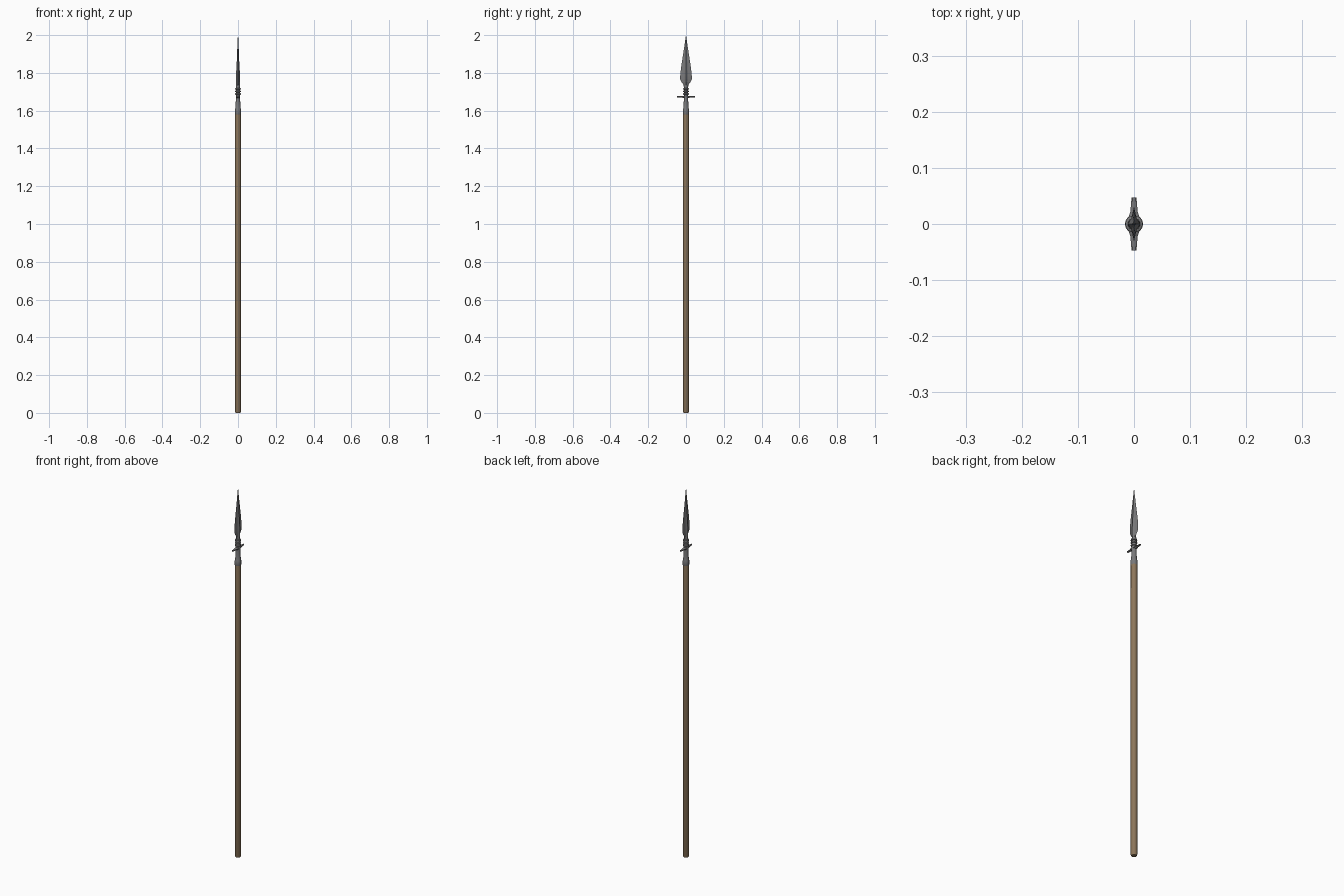
import bpy, bmesh, math

if "Cube" in bpy.data.objects:
    bpy.data.objects.remove(bpy.data.objects["Cube"])


def material(name, rgb):
    m = bpy.data.materials.new(name)
    m.diffuse_color = (*rgb, 1)
    m.use_nodes = True
    m.node_tree.nodes["Principled BSDF"].inputs["Base Color"].default_value = m.diffuse_color
    return m


WOOD = material("brown wood", (0.27, 0.185, 0.105))
STEEL = material("grey steel", (0.19, 0.19, 0.195))


def loft(name, sections, mat, smooth=True):
    """Skin a list of equal-length point loops and cap both ends."""
    bm = bmesh.new()
    rings = [[bm.verts.new(p) for p in s] for s in sections]
    n = len(rings[0])
    for a, b in zip(rings, rings[1:]):
        for i in range(n):
            j = (i + 1) % n
            bm.faces.new((a[i], a[j], b[j], b[i]))
    bm.faces.new(rings[0][::-1])
    bm.faces.new(rings[-1])
    bmesh.ops.recalc_face_normals(bm, faces=bm.faces)
    me = bpy.data.meshes.new(name)
    bm.to_mesh(me)
    bm.free()
    me.materials.append(mat)
    ob = bpy.data.objects.new(name, me)
    bpy.context.collection.objects.link(ob)
    if smooth:
        bpy.context.view_layer.objects.active = ob
        ob.select_set(True)
        bpy.ops.object.shade_smooth_by_angle(angle=math.radians(35))
        ob.select_set(False)
    return ob


def circle(r, z, n=16):
    return [(r * math.cos(2 * math.pi * i / n), r * math.sin(2 * math.pi * i / n), z)
            for i in range(n)]


def lathe(name, profile, mat):
    return loft(name, [circle(r, z) for r, z in profile], mat)


# wooden shaft with a chamfered butt
lathe("shaft", [(0.0125, 0), (0.0155, 0.006), (0.0155, 1.59)], WOOD)

# socket: flared collar, waist, and moulded rings under the blade
lathe("socket", [(0.0145, 1.578), (0.0162, 1.582), (0.0162, 1.606), (0.0145, 1.612),
                 (0.0125, 1.635), (0.0115, 1.66), (0.0115, 1.70), (0.0105, 1.735)], STEEL)
for k, z in enumerate((1.688, 1.702, 1.716)):
    lathe(f"neck_ring_{k + 1}", [(0.0110, z - 0.005), (0.0155, z - 0.002),
                                 (0.0155, z + 0.002), (0.0110, z + 0.005)], STEEL)

# crossguard: tapered bar with upturned waist and slightly flared ends
guard = [(-0.047, 0.0045, 0.0035), (-0.040, 0.0050, 0.0035), (-0.022, 0.0065, 0.0040),
         (-0.010, 0.0105, 0.0060)]
guard += [(-y, w, h) for y, w, h in guard[::-1]]
loft("crossguard", [[(c * w, y, 1.673 + s * h) for c, s in
                     ((1, .5), (.5, 1), (-.5, 1), (-1, .5), (-1, -.5), (-.5, -1), (.5, -1), (1, -.5))]
                    for y, w, h in guard], STEEL, False)


# leaf blade: thin edges with a raised central rib
def blade_section(z, w, t):
    rib = min(t, w * 0.35)
    web = t * 0.4
    quarter = [(t, 0), (web, rib)]
    pts = [(t, 0), (web, rib), (0, w), (-web, rib), (-t, 0), (-web, -rib), (0, -w), (web, -rib)]
    return [(x, y, z) for x, y in pts]


blade = [(1.722, 0.011, 0.0110), (1.737, 0.013, 0.0115), (1.752, 0.024, 0.0115),
         (1.765, 0.0305, 0.0115), (1.78, 0.031, 0.0112), (1.80, 0.0295, 0.0100),
         (1.84, 0.0245, 0.0075), (1.89, 0.0165, 0.0052), (1.94, 0.009, 0.0035),
         (1.98, 0.003, 0.0018), (2.0, 0.0004, 0.0004)]
loft("blade", [blade_section(*b) for b in blade], STEEL, False)
